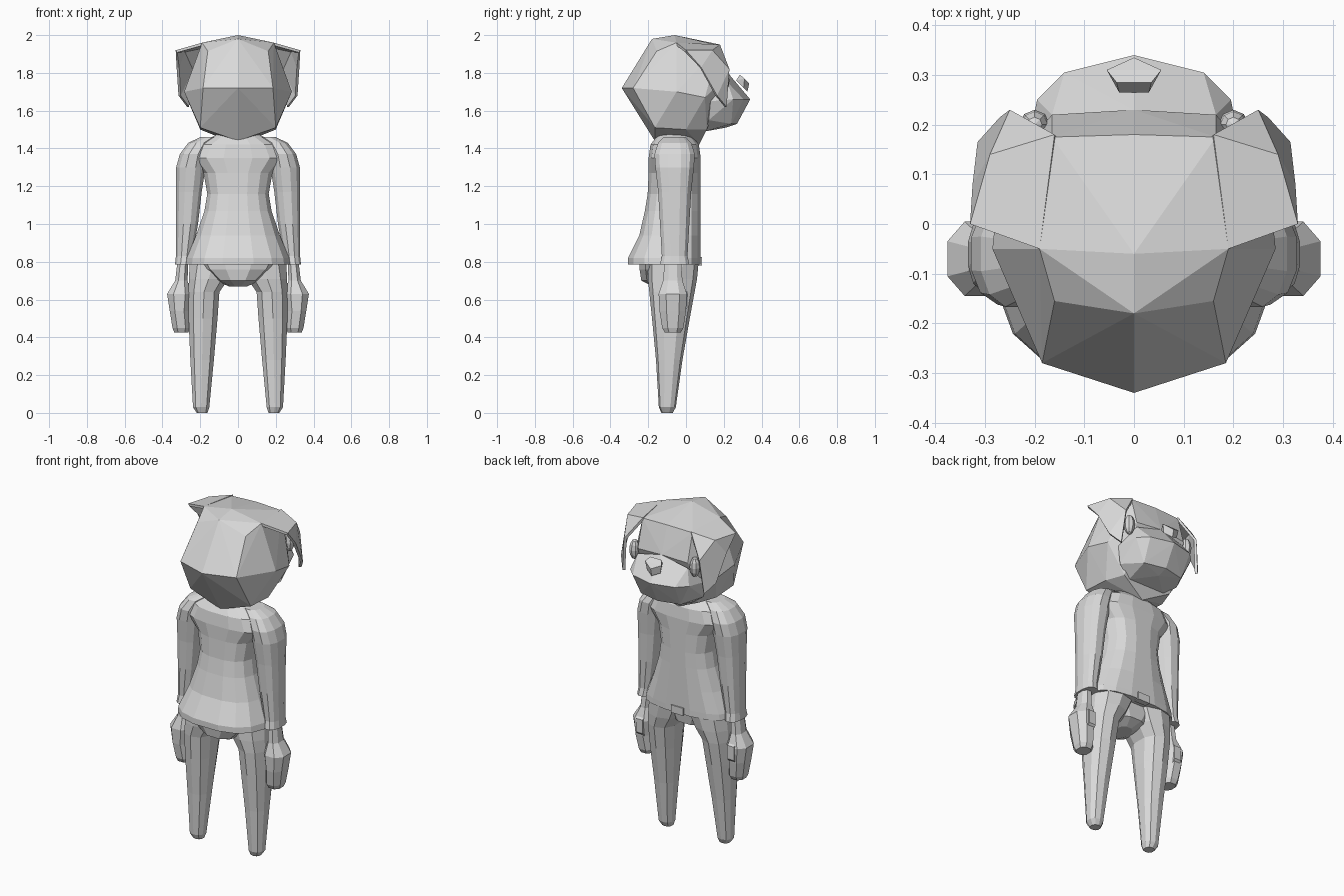
import bpy, bmesh, math
from mathutils import Matrix, Vector

cube = bpy.data.objects.get("Cube")
if cube:
    bpy.data.objects.remove(cube)

SHADE = .7
grey = bpy.data.materials.new("plain grey")
grey.use_nodes = True
grey.diffuse_color = (SHADE, SHADE, SHADE, 1)
shader = grey.node_tree.nodes["Principled BSDF"]
shader.inputs["Base Color"].default_value = grey.diffuse_color

HEAD_HEIGHT = 1.7
BODY_DEPTH = -.06


def finish(name, bm, mirror=False):
    """Turn a bmesh into a flat shaded object, optionally mirrored left to right."""
    bmesh.ops.recalc_face_normals(bm, faces=bm.faces)
    mesh = bpy.data.meshes.new(name)
    bm.to_mesh(mesh)
    bm.free()
    mesh.materials.append(grey)
    ob = bpy.data.objects.new(name, mesh)
    bpy.context.scene.collection.objects.link(ob)
    if mirror:
        ob.modifiers.new("mirror", 'MIRROR')
    return ob


def hull(name, base, points, symmetric=True):
    """Faceted solid around points given relative to a base height."""
    bm = bmesh.new()
    for x, y, z in points:
        bm.verts.new((x, y, base + z))
        if symmetric and x:
            bm.verts.new((-x, y, base + z))
    bmesh.ops.convex_hull(bm, input=list(bm.verts))
    loose = [v for v in bm.verts if not v.link_faces]
    bmesh.ops.delete(bm, geom=loose, context='VERTS')
    return finish(name, bm, mirror=not symmetric)


def loft(name, rings, sides, depth=BODY_DEPTH, lean=0, front=1, power=.85, mirror=False):
    """Stack of rounded rings: centre x, height, radius x, radius y.
    The depth shifts by lean with height, front limits the +y radius,
    and a lower power makes the rings boxier."""
    bm = bmesh.new()
    loops = []
    for x, z, rx, ry in rings:
        loop = []
        for i in range(sides):
            angle = math.tau * (i + .5) / sides
            c, s = math.cos(angle), math.sin(angle)
            across = rx * math.copysign(abs(c) ** power, c)
            along = min(ry, front) if s > 0 else ry
            along *= math.copysign(abs(s) ** power, s)
            loop.append(bm.verts.new((x + across, depth + lean * z + along, z)))
        loops.append(loop)
    for low, high in zip(loops, loops[1:]):
        for i in range(sides):
            j = (i + 1) % sides
            bm.faces.new((low[i], low[j], high[j], high[i]))
    bm.faces.new(loops[0])
    bm.faces.new(loops[-1])
    return finish(name, bm, mirror)


# Head: crown, back, cheeks, jaw and brow
hull("head", HEAD_HEIGHT, [
    (0, -.06, .3), (.19, -.05, .26), (0, -.18, .28), (.16, -.155, .215),
    (0, -.34, .02), (.185, -.28, .02), (.285, -.05, 0), (.27, .1, -.03),
    (.2, -.165, -.19), (0, -.165, -.26), (.2, 0, -.2), (0, .07, -.28),
    (.16, .11, -.2), (.165, .175, .245), (0, .18, .25), (.165, .22, .08), (0, .23, .09)])

# Muzzle and nose
hull("muzzle", HEAD_HEIGHT, [
    (.165, .22, .05), (0, .23, .09), (.195, .25, -.04), (.14, .305, -.04),
    (0, .34, -.04), (.13, .24, -.17), (0, .27, -.17), (0, .21, -.19),
    (.12, .1, -.21), (.2, .12, -.15), (.22, .13, -.05)])
hull("nose", HEAD_HEIGHT, [
    (.03, .265, .06), (.035, .285, .09), (.055, .31, .07), (0, .335, .045),
    (.045, .305, .02), (0, .325, 0)])

# Eyes
bm = bmesh.new()
bmesh.ops.create_uvsphere(bm, u_segments=8, v_segments=6, radius=.06,
                          matrix=Matrix.LocRotScale(Vector((.2, .2, HEAD_HEIGHT + .06)),
                                                    None, Vector((.5, .5, 1))))
finish("eyes", bm, mirror=True)

# Folded ears: a flat top, a hanging side flap and a front fold
bm = bmesh.new()
root, corner, edge, brow, fold, tip, flap, rim = [
    bm.verts.new((x, y, HEAD_HEIGHT + z)) for x, y, z in (
        (.19, -.05, .26), (.33, 0, .22), (.29, .14, .22), (.16, .18, .25),
        (.25, .23, .12), (.27, .215, -.08), (.315, .165, -.02), (.325, .08, .13))]
for loop in ((root, corner, edge, brow), (brow, edge, fold),
             (edge, corner, rim), (edge, rim, flap, fold), (fold, flap, tip)):
    bm.faces.new(loop)
ears = finish("ears", bm, mirror=True)
thickness = ears.modifiers.new("thickness", 'SOLIDIFY')
thickness.thickness = .015
ears.modifiers.move(1, 0)

# Jumper: flared at the back of the hem, narrow waist, broad shoulders
loft("jumper", [
    (0, .785, .28, .25), (0, .82, .275, .25), (0, .94, .225, .19), (0, 1.07, .18, .16),
    (0, 1.16, .165, .145), (0, 1.27, .185, .14), (0, 1.35, .26, .14), (0, 1.42, .22, .13),
    (0, 1.465, .13, .095), (0, 1.5, .07, .05)], sides=16, front=.14, power=.75)

# Sleeves
loft("sleeves", [
    (.29, .785, .045, .08), (.285, .83, .045, .07), (.27, 1, .06, .08), (.26, 1.17, .07, .09),
    (.25, 1.3, .08, .105), (.235, 1.37, .075, .11), (.2, 1.43, .065, .09),
    (.15, 1.46, .05, .06)], sides=12, mirror=True)

# Hands with thumbs
loft("hands", [
    (.3, .425, .04, .045), (.3, .45, .05, .06), (.31, .54, .055, .075),
    (.31, .63, .07, .08), (.3, .7, .035, .055), (.29, .82, .03, .045)],
    sides=8, depth=-.07, mirror=True)
hull("thumbs", .6, [(x, y, z) for x in (.28, .325)
                    for y, z in ((-.03, .07), (.01, .04), (.01, -.04), (-.03, -.09))],
     symmetric=False)

# Trousers: hips and tapering legs
loft("hips", [(0, .67, .05, .07), (0, .7, .12, .13), (0, .76, .2, .14), (0, .82, .24, .14)],
     sides=12, depth=-.11)
loft("legs", [
    (.19, 0, .03, .03), (.195, .03, .045, .045), (.19, .28, .065, .07),
    (.185, .5, .08, .1), (.18, .64, .085, .12), (.155, .71, .11, .13), (.13, .8, .13, .135)],
    sides=10, depth=-.1, lean=.04, mirror=True)

# Belt buckle at the hem
hull("buckle", .8, [(.04, y, z) for y in (.05, .085) for z in (-.02, .025)])
